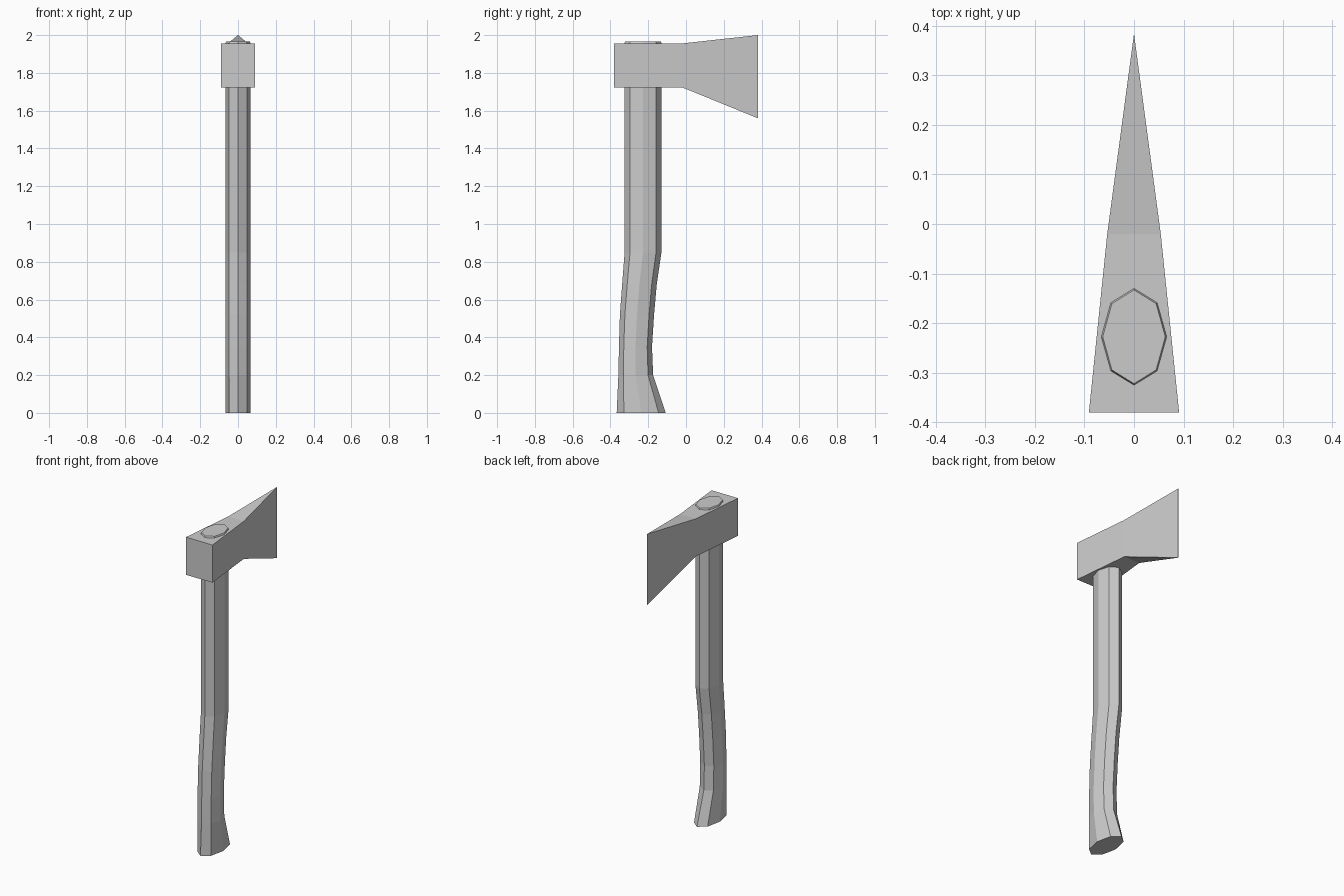
import bpy
import math

if "Cube" in bpy.data.objects:
    bpy.data.objects.remove(bpy.data.objects["Cube"])


def loft(name, rings):
    """Skin a list of equal-length vertex rings and cap both ends."""
    n = len(rings[0])
    verts = [v for ring in rings for v in ring]
    faces = [(r * n + i, r * n + (i + 1) % n, (r + 1) * n + (i + 1) % n, (r + 1) * n + i)
             for r in range(len(rings) - 1) for i in range(n)]
    faces += [tuple(reversed(range(n))), tuple(range(len(verts) - n, len(verts)))]
    mesh = bpy.data.meshes.new(name)
    mesh.from_pydata(verts, [], faces)
    mesh.update()
    obj = bpy.data.objects.new(name, mesh)
    bpy.context.collection.objects.link(obj)
    return obj


# Handle: octagonal stations (z, back y, front y, half width)
stations = [
    (0.0, -0.367, -0.107, 0.066),
    (0.2, -0.358, -0.174, 0.066),
    (0.35, -0.355, -0.180, 0.066),
    (0.52, -0.350, -0.169, 0.066),
    (0.68, -0.338, -0.155, 0.066),
    (0.85, -0.325, -0.130, 0.066),
    (1.958, -0.325, -0.130, 0.066),
    (1.965, -0.322, -0.133, 0.063),
]


def octagon(z, back, front, half):
    mid, depth = (back + front) / 2, (front - back) / 2
    return [(half * math.cos(i * math.pi / 4), mid + depth * math.sin(i * math.pi / 4), z)
            for i in range(8)]


loft("handle", [octagon(*s) for s in stations])

# Axe head: poll, cheek and cutting edge (y, half width, bottom z, top z)
head_stations = [
    (-0.38, 0.091, 1.723, 1.956),
    (-0.02, 0.054, 1.723, 1.956),
    (0.38, 0.0005, 1.56, 2.0),
]
loft("axe_head", [[(-w, y, lo), (-w, y, hi), (w, y, hi), (w, y, lo)]
                  for y, w, lo, hi in head_stations])

# Make all face normals point outward
import bmesh
for obj in bpy.context.collection.objects:
    bm = bmesh.new()
    bm.from_mesh(obj.data)
    bmesh.ops.recalc_face_normals(bm, faces=bm.faces)
    bm.to_mesh(obj.data)
    bm.free()
